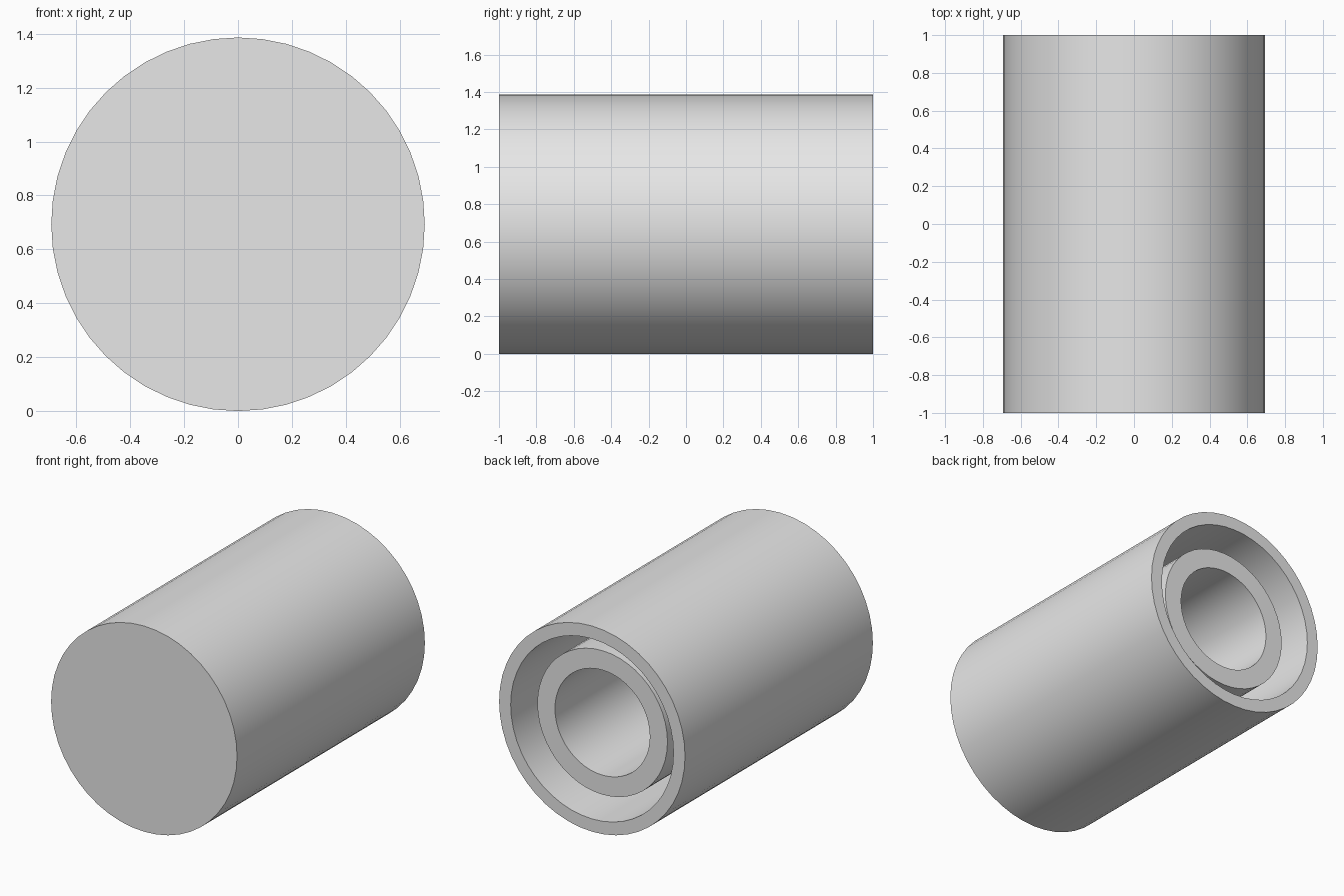
import bpy
import bmesh
import math

cube = bpy.data.objects.get("Cube")
if cube:
    bpy.data.objects.remove(cube, do_unlink=True)

SIDES = 48
RADIUS = 0.693
FLOOR = -0.9

grey = bpy.data.materials.new("light_grey")
grey.use_nodes = True
grey.diffuse_color = (0.8, 0.8, 0.8, 1)
grey.node_tree.nodes["Principled BSDF"].inputs["Base Color"].default_value = grey.diffuse_color


def lathe(name, profile):
    """Spin (radius, y) points around the y axis; radius zero closes to a point."""
    bm = bmesh.new()
    verts = [bm.verts.new((r, y, 0)) for r, y in profile]
    edges = [bm.edges.new(pair) for pair in zip(verts, verts[1:])]
    bmesh.ops.spin(bm, geom=verts + edges, axis=(0, 1, 0), cent=(0, 0, 0),
                   angle=math.tau, steps=SIDES)
    bmesh.ops.remove_doubles(bm, verts=bm.verts, dist=0.0005)
    bmesh.ops.recalc_face_normals(bm, faces=bm.faces)
    mesh = bpy.data.meshes.new(name)
    bm.to_mesh(mesh)
    bm.free()
    mesh.materials.append(grey)
    obj = bpy.data.objects.new(name, mesh)
    obj.location.z = RADIUS
    bpy.context.collection.objects.link(obj)
    bpy.ops.object.select_all(action="DESELECT")
    obj.select_set(True)
    bpy.context.view_layer.objects.active = obj
    bpy.ops.object.shade_smooth_by_angle(angle=math.radians(30))


# One closed body: front disc, outer wall, ring channel, recessed inner tube, bore
lathe("nested_tube_body", [
    (0, -1), (RADIUS, -1), (RADIUS, 1),
    (0.607, 1), (0.607, FLOOR),
    (0.485, FLOOR), (0.485, 0.89),
    (0.354, 0.89), (0.354, FLOOR), (0, FLOOR),
])
